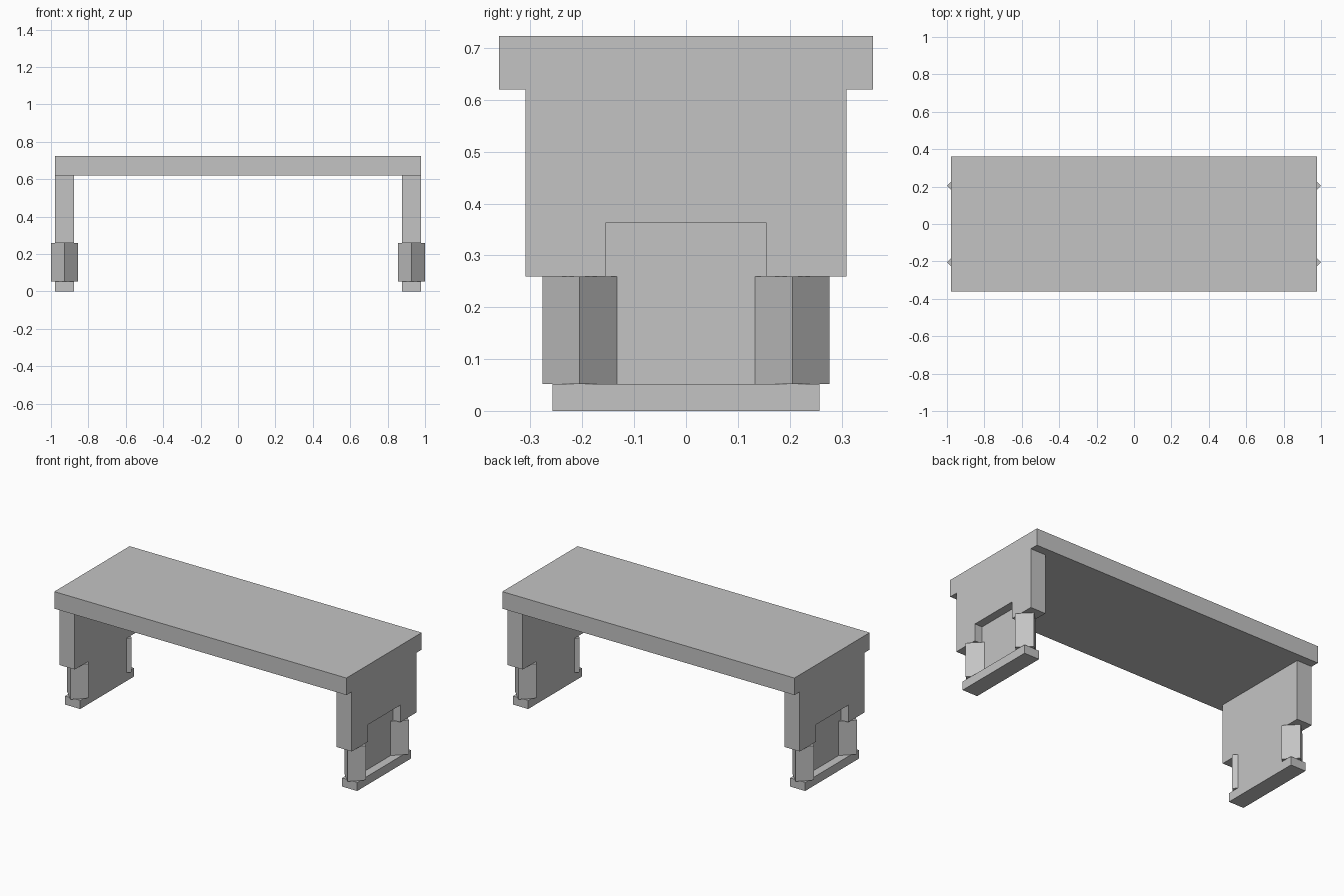
import bpy
import bmesh

old = bpy.data.objects.get("Cube")
if old:
    bpy.data.objects.remove(old, do_unlink=True)

# Single plain grey
grey = bpy.data.materials.new("plain_grey")
grey.use_nodes = True
colour = (0.55, 0.55, 0.55, 1)
grey.diffuse_color = colour
grey.node_tree.nodes["Principled BSDF"].inputs["Base Color"].default_value = colour


def prism(name, points, depth):
    """Extrude a closed flat outline along the depth vector."""
    bm = bmesh.new()
    face = bm.faces.new([bm.verts.new(p) for p in points])
    new = bmesh.ops.extrude_face_region(bm, geom=[face])["geom"]
    moved = [v for v in new if isinstance(v, bmesh.types.BMVert)]
    bmesh.ops.translate(bm, verts=moved, vec=depth)
    bmesh.ops.recalc_face_normals(bm, faces=bm.faces)
    mesh = bpy.data.meshes.new(name)
    bm.to_mesh(mesh)
    bm.free()
    mesh.materials.append(grey)
    obj = bpy.data.objects.new(name, mesh)
    bpy.context.collection.objects.link(obj)
    return obj


def slab(name, x0, x1, half_profile):
    """Board between x0 and x1 whose y-z outline is mirrored across y = 0."""
    outline = half_profile + [(-y, z) for y, z in reversed(half_profile)]
    return prism(name, [(x0, y, z) for y, z in outline], (x1 - x0, 0, 0))


# Heights and widths shared by the parts
FOOT, LEG, UNDER, TOP = 0.052, 0.259, 0.62, 0.723
END, MID, INNER = 0.978, 0.928, 0.877
POST_Y, POST_R = 0.205, 0.072

# Table top
slab("table_top", -END, END, [(0.36, UNDER), (0.36, TOP)])

for side, s in (("left", 1), ("right", -1)):
    # Outer leg board with a notch cut in its lower edge
    slab(side + "_leg_outer", s * MID, s * END,
         [(0.155, 0.362), (0.155, LEG), (0.309, LEG), (0.309, UNDER)])
    # Inner leg board, narrowing to a panel between the posts
    slab(side + "_leg_inner", s * INNER, s * MID,
         [(POST_Y, FOOT), (POST_Y, LEG), (0.309, LEG), (0.309, UNDER)])
    # Foot rail
    slab(side + "_foot", s * INNER, s * END, [(0.257, 0), (0.257, FOOT)])
    # Square posts turned on their corners
    for end, t in (("front", -1), ("back", 1)):
        x, y = s * MID, t * POST_Y
        prism(f"{side}_{end}_post",
              [(x + POST_R, y, FOOT), (x, y + POST_R, FOOT),
               (x - POST_R, y, FOOT), (x, y - POST_R, FOOT)],
              (0, 0, LEG - FOOT))
